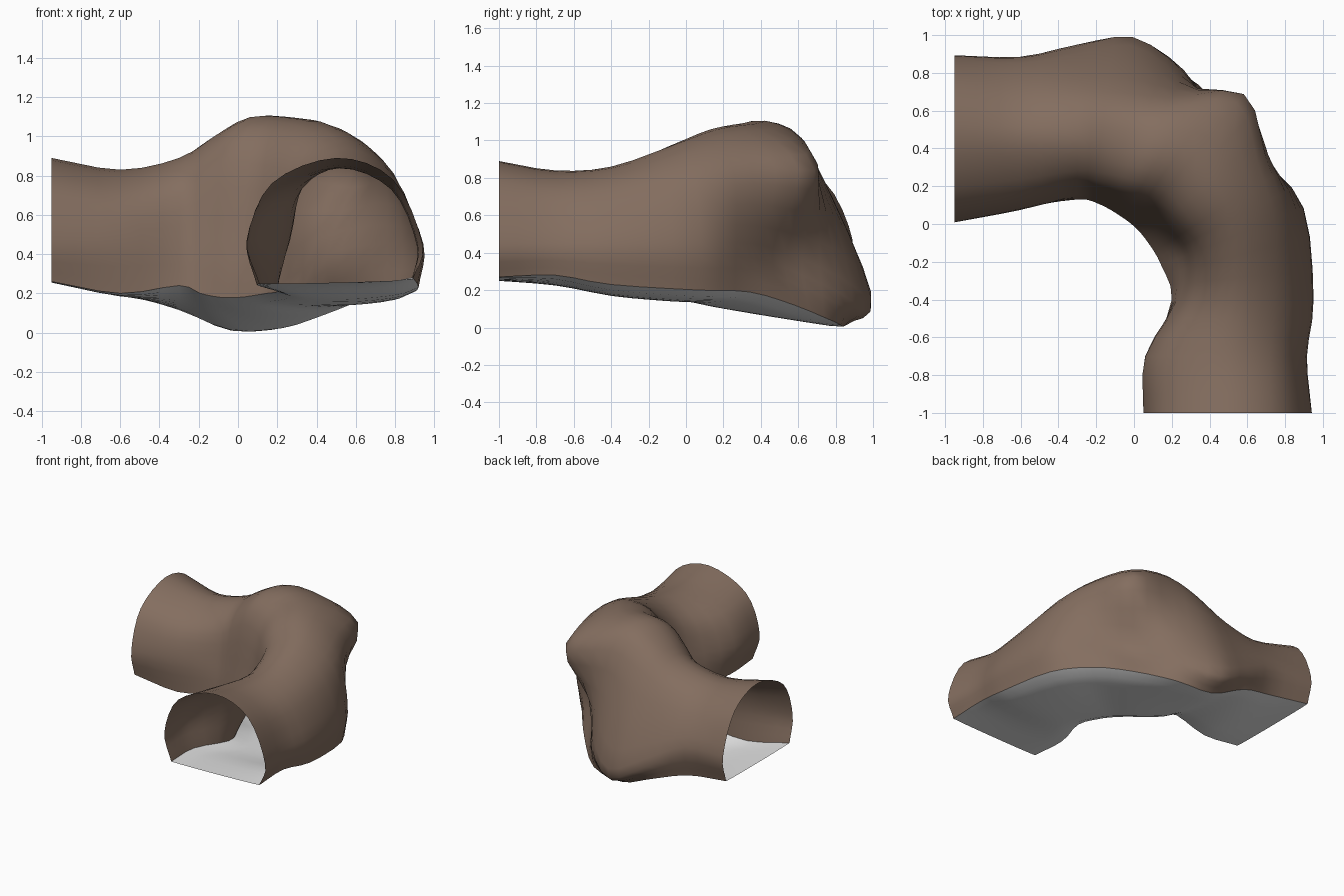
import bpy, bmesh, math
from mathutils import Vector

if "Cube" in bpy.data.objects:
    bpy.data.objects.remove(bpy.data.objects["Cube"])

# Sections across the bent tunnel (inner side to outer side), measured as
# radius from the bend pivot and height:
# inner foot r,z | inner bulge r | roof r,z | outer shoulder r | outer bulge r,z | outer foot r,z
SECTIONS = [
    (.41, .25, .35, .80, .89, 1.09, 1.24, .45, 1.19, .27),
    (.40, .24, .36, .80, .84, 1.08, 1.21, .45, 1.19, .28),
    (.50, .21, .54, .85, .86, 1.10, 1.245, .45, 1.22, .23),
    (.48, .20, .60, .92, .98, 1.18, 1.29, .45, 1.26, .20),
    (.48, .19, .58, .95, 1.06, 1.25, 1.23, .45, 1.23, .19),
    (.49, .18, .56, 1.0, 1.09, 1.40, 1.20, .40, 1.26, .12),
    (.50, .18, .54, .92, 1.10, 1.18, 1.33, .28, 1.32, .03),
    (.52, .20, .55, .87, 1.0, 1.12, 1.42, .16, 1.28, .01),
    (.53, .24, .56, .85, .89, 1.10, 1.34, .30, 1.30, .12),
    (.49, .20, .48, .85, .83, 1.10, 1.28, .45, 1.24, .21),
    (.45, .26, .41, .85, .89, 1.14, 1.29, .47, 1.25, .26),
]
# (shift of the pivot, angle) for every section
ORIGINS = [(-.3, -1.0, 0), (-.3, -.7, 0)] + \
          [(-.3, -.4, a) for a in (0, 22, 37, 51, 65, 78, 90)] + \
          [(-.6, -.4, 90), (-.95, -.4, 90)]
# floor sag and drop of the outer shoulder below the roof
SAG = (.005, .03, .05, .06, .06, .06, .04, .02, .03, .02, .005)
DROP = (.11, .11, .12, .17, .20, .25, .17, .14, .12, .11, .11)


def material(name, col):
    m = bpy.data.materials.new(name)
    m.diffuse_color = (*col, 1)
    m.use_nodes = True
    m.node_tree.nodes["Principled BSDF"].inputs["Base Color"].default_value = m.diffuse_color
    return m


def smooth_path(pts, n):
    """Catmull-Rom interpolation with n steps per span."""
    p = [pts[0] * 2 - pts[1]] + pts + [pts[-1] * 2 - pts[-2]]
    out = []
    for i in range(1, len(p) - 2):
        a, b, c, d = p[i - 1:i + 3]
        for k in range(n):
            t = k / n
            out.append(.5 * (2 * b + (c - a) * t + (2 * a - 5 * b + 4 * c - d) * t * t
                             + (3 * b - a - 3 * c + d) * t ** 3))
    return out + [pts[-1].copy()]


def place(origin, r, z):
    x, y, a = origin
    a = math.radians(a)
    return Vector((x + r * math.cos(a), y + r * math.sin(a), z))


def loft(name, rows, mat):
    """Skin a list of point rows, refined along the tunnel."""
    cols = [smooth_path(list(c), 3) for c in zip(*rows)]
    bm = bmesh.new()
    grid = [[bm.verts.new((p.x, p.y, max(p.z, 0))) for p in c] for c in cols]
    for c0, c1 in zip(grid, grid[1:]):
        for j in range(len(c0) - 1):
            bm.faces.new((c0[j], c1[j], c1[j + 1], c0[j + 1])).smooth = True
    bmesh.ops.recalc_face_normals(bm, faces=bm.faces)
    me = bpy.data.meshes.new(name)
    bm.to_mesh(me)
    bm.free()
    me.materials.append(mat)
    bpy.context.collection.objects.link(bpy.data.objects.new(name, me))


wall_rows, floor_rows = [], []
for o, s, sag, drop in zip(ORIGINS, SECTIONS, SAG, DROP):
    fi, zi, bi, rt, zt, rs, bo, zb, fo, zo = s
    # arch from inner foot over the roof to outer foot
    arch = [(fi, zi), (bi, .47), (bi + .27 * (rt - bi), zt - .13),
            (rt, zt), (rs, zt - drop), (bo, zb), (fo, zo)]
    wall_rows.append(smooth_path([place(o, r, z) for r, z in arch], 4))
    # flat-bottomed sagging floor between the two feet
    floor_rows.append([place(o, fi + (fo - fi) * k / 10,
                             zi + (zo - zi) * k / 10
                             - sag * max(0, math.sin(math.pi * k / 10)) ** .5)
                       for k in range(11)])

loft("tunnel_wall", wall_rows, material("brown rock", (.23, .155, .115)))
loft("tunnel_floor", floor_rows, material("pale grey floor", (.8, .8, .8)))
